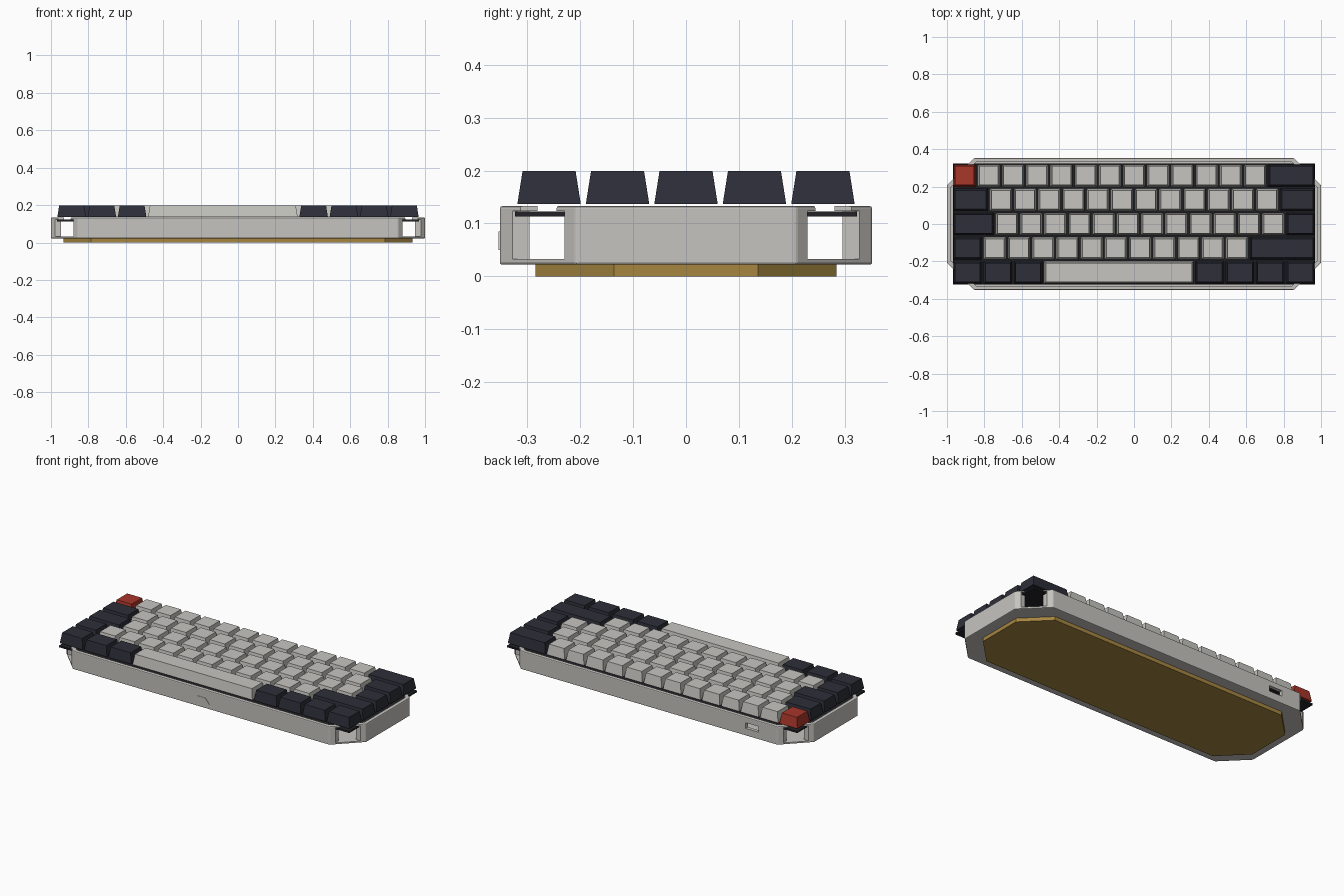
import bpy, bmesh
from mathutils import Vector

if "Cube" in bpy.data.objects:
    bpy.data.objects.remove(bpy.data.objects["Cube"])


def material(name, r, g, b):
    lin = [((c / 255 + 0.055) / 1.055) ** 2.4 for c in (r, g, b)]
    m = bpy.data.materials.new(name)
    m.diffuse_color = (*lin, 1)
    m.use_nodes = True
    m.node_tree.nodes["Principled BSDF"].inputs["Base Color"].default_value = m.diffuse_color
    return m


SHELL = material("warm light grey", 198, 196, 191)
LIGHT = material("key light grey", 198, 197, 192)
DARK = material("key charcoal", 45, 46, 56)
RED = material("key red", 168, 54, 42)
PLATE = material("plate black", 34, 34, 39)
BRASS = material("brass", 166, 134, 64)


def loft(name, rings, mat):
    """Closed solid through stacked rings that have equal point counts."""
    bm = bmesh.new()
    vs = [[bm.verts.new(p) for p in ring] for ring in rings]
    n = len(vs[0])
    for a, b in zip(vs, vs[1:]):
        for i in range(n):
            j = (i + 1) % n
            bm.faces.new((a[i], a[j], b[j], b[i]))
    bm.faces.new(vs[0][::-1])
    bm.faces.new(vs[-1])
    bmesh.ops.recalc_face_normals(bm, faces=bm.faces)
    me = bpy.data.meshes.new(name)
    bm.to_mesh(me)
    bm.free()
    ob = bpy.data.objects.new(name, me)
    bpy.context.collection.objects.link(ob)
    me.materials.append(mat)
    return ob


def rect(x0, x1, y0, y1, z):
    return [(x0, y0, z), (x1, y0, z), (x1, y1, z), (x0, y1, z)]


def box(name, x0, x1, y0, y1, z0, z1, mat):
    return loft(name, [rect(x0, x1, y0, y1, z0), rect(x0, x1, y0, y1, z1)], mat)


def octagon(hx, hy, c, z):
    q = [(hx, hy - c), (hx - c, hy)]
    pts = q + [(-x, y) for x, y in q[::-1]]
    pts += [(-x, -y) for x, y in pts]
    return [(x, y, z) for x, y in pts]


def octagon_prism(name, hx, hy, c, z0, z1, mat):
    return loft(name, [octagon(hx, hy, c, z0), octagon(hx, hy, c, z1)], mat)


def cut(target, cutter):
    cutter.hide_render = True
    cutter.hide_set(True)
    mod = target.modifiers.new("cut", 'BOOLEAN')
    mod.operation, mod.solver, mod.object = 'DIFFERENCE', 'EXACT', cutter


# Hollow octagonal case with softened outer edges
case = octagon_prism("case", 1.0, 0.352, 0.144, 0.022, 0.133, SHELL)
bev = case.modifiers.new("soft edges", 'BEVEL')
bev.width, bev.segments, bev.limit_method = 0.005, 2, 'ANGLE'
cut(case, octagon_prism("cavity_cutter", 0.979, 0.331, 0.136, 0.032, 0.2, SHELL))

# Corner windows with a narrower slot through the lip
for sx in (-1, 1):
    for sy in (-1, 1):
        for tag, h, z0, z1 in (("window", 0.05, 0.0325, 0.124), ("slot", 0.035, 0.11, 0.15)):
            cx, cy = sx * 0.928, sy * 0.278
            cut(case, box(f"corner_{tag}_cutter", cx - h, cx + h, cy - h, cy + h, z0, z1, SHELL))

# Cable port in the back wall
cut(case, box("port_cutter", -0.73, -0.645, 0.3, 0.4, 0.066, 0.1, SHELL))

# Blank tapered plate on the front wall
loft("front_plate", [[(x, y, z) for x, z in ((-0.058, 0.05), (0.058, 0.05), (0.03, 0.085), (-0.03, 0.085))]
                     for y in (-0.354, -0.35)], SHELL)

# Brass weight underneath and mounting plate under the keys
octagon_prism("bottom_weight", 0.933, 0.284, 0.148, 0.0, 0.0225, BRASS)
box("key_plate", -0.968, 0.968, -0.323, 0.323, 0.113, 0.123, PLATE)

# Key rows from back to front: (width in units, count, colour)
U = 0.1294
ROWS = [
    [(1, 1, RED), (1, 12, LIGHT), (2, 1, DARK)],
    [(1.5, 1, DARK), (1, 12, LIGHT), (1.5, 1, DARK)],
    [(1.75, 1, DARK), (1, 12, LIGHT), (1.25, 1, DARK)],
    [(1.25, 1, DARK), (1, 11, LIGHT), (2.75, 1, DARK)],
    [(1.25, 3, DARK), (6.25, 1, LIGHT), (1.25, 4, DARK)],
]
GAP, TAPER = 0.0048, 0.0098
for r, row in enumerate(ROWS):
    yc = (2 - r) * U
    y0, y1 = yc - U / 2 + GAP, yc + U / 2 - GAP
    x = -7.5 * U
    for width, count, mat in row:
        for _ in range(count):
            x0, x1 = x + GAP, x + width * U - GAP
            loft("space_bar" if width > 6 else "keycap",
                 [rect(x0, x1, y0, y1, 0.137),
                  rect(x0 + TAPER, x1 - TAPER, y0 + TAPER, y1 - TAPER, 0.199)], mat)
            x += width * U
